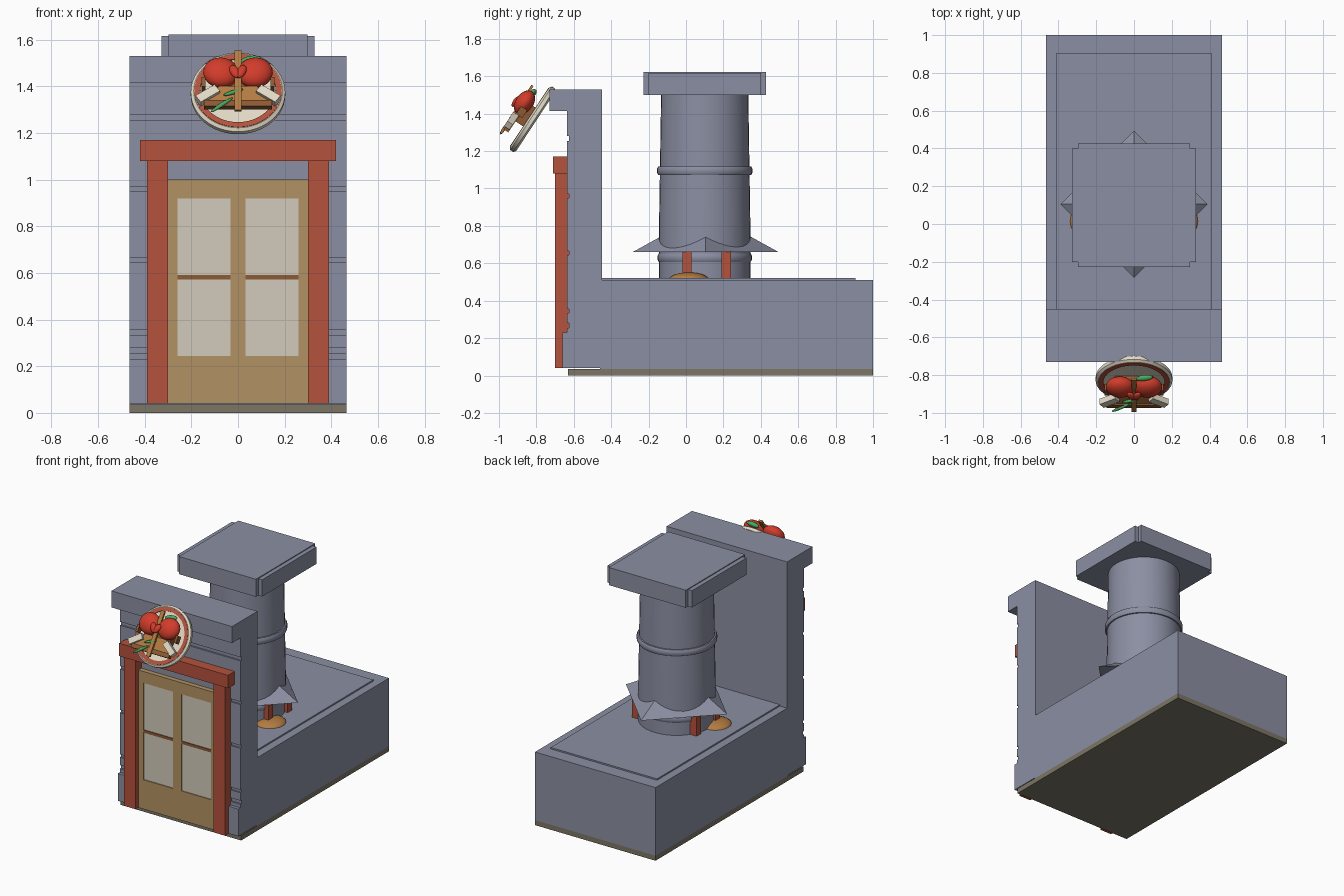
import bpy, bmesh, math
from mathutils import Matrix, Vector

if "Cube" in bpy.data.objects:
    bpy.data.objects.remove(bpy.data.objects["Cube"], do_unlink=True)


def material(name, *rgb):
    m = bpy.data.materials.new(name)
    m.use_nodes = True
    m.diffuse_color = (*rgb, 1)
    m.node_tree.nodes["Principled BSDF"].inputs["Base Color"].default_value = (*rgb, 1)
    return m


STONE = material("blue_grey_stone", .26, .275, .365)
RED = material("painted_red_wood", .46, .085, .047)
TAN = material("tan_door_wood", .45, .29, .125)
GLASS = material("pale_glass", .64, .6, .5)
FLOOR = material("olive_foundation", .2, .18, .13)
BROWN = material("dark_brown_wood", .26, .1, .035)
CREAM = material("cream", .76, .7, .57)
TOMATO = material("tomato_red", .64, .045, .024)
GREEN = material("leaf_green", .07, .4, .12)
CRUST = material("golden_crust", .45, .2, .055)


def finish(name, bm, mat, smooth=False, matrix=None):
    bmesh.ops.recalc_face_normals(bm, faces=bm.faces)
    me = bpy.data.meshes.new(name)
    bm.to_mesh(me)
    bm.free()
    me.materials.append(mat)
    ob = bpy.data.objects.new(name, me)
    bpy.context.collection.objects.link(ob)
    if matrix:
        ob.matrix_world = matrix
    if smooth:
        bpy.ops.object.select_all(action='DESELECT')
        ob.select_set(True)
        bpy.context.view_layer.objects.active = ob
        bpy.ops.object.shade_smooth_by_angle(angle=math.radians(40))
    return ob


def box(name, mat, x, y, z, matrix=None):
    """Box from three (low, high) ranges."""
    bm = bmesh.new()
    bmesh.ops.create_cube(bm, size=1)
    for v in bm.verts:
        v.co = [r[0] if c < 0 else r[1] for c, r in zip(v.co, (x, y, z))]
    return finish(name, bm, mat, matrix=matrix)


def prism(name, mat, points, matrix, depth):
    """Extrude a flat outline along its local z."""
    bm = bmesh.new()
    face = bm.faces.new([bm.verts.new((a, b, 0)) for a, b in points])
    new = bmesh.ops.extrude_face_region(bm, geom=[face])["geom"]
    bmesh.ops.translate(bm, vec=(0, 0, depth),
                        verts=[v for v in new if isinstance(v, bmesh.types.BMVert)])
    return finish(name, bm, mat, matrix=matrix)


def lathe(name, mat, profile, matrix, sides=40):
    """Spin a (radius, height) profile round local z."""
    bm = bmesh.new()
    verts = [bm.verts.new((r, 0, z)) for r, z in profile]
    edges = [bm.edges.new(p) for p in zip(verts, verts[1:])]
    bmesh.ops.spin(bm, geom=verts + edges, cent=(0, 0, 0), axis=(0, 0, 1),
                   angle=2 * math.pi, steps=sides)
    bmesh.ops.remove_doubles(bm, verts=bm.verts, dist=1e-5)
    return finish(name, bm, mat, True, matrix)


def ball(name, mat, center, radii, base=Matrix(), turn=0):
    bm = bmesh.new()
    bmesh.ops.create_uvsphere(bm, u_segments=20, v_segments=12, radius=1)
    m = (base @ Matrix.Translation(center) @ Matrix.Rotation(math.radians(turn), 4, 'Z')
         @ Matrix.Diagonal((*radii, 1)))
    bm.transform(m)
    return finish(name, bm, mat, True)


# Foundation, long body and roof panel
W = .465
box("foundation", FLOOR, (-W, W), (-.63, 1), (0, .035))
box("body", STONE, (-W, W), (-.46, 1), (.035, .51))
box("roof_panel", STONE, (-.41, .41), (-.45, .905), (.51, .52))

# Front wall: side profile with plinth, shallow grooves and cornice
FACE, GROOVE = -.637, -.626
profile = [(-.45, 1.53), (-.45, .04), (-.66, .04), (-.66, .23), (FACE, .23)]
for low, high in ((.255, .28), (.335, .355), (.645, .665), (.95, .97), (1.255, 1.28)):
    profile += [(FACE, low), (GROOVE, low), (GROOVE, high), (FACE, high)]
profile += [(FACE, 1.415), (-.73, 1.415), (-.73, 1.53)]
to_side = Matrix(((0, 0, 1, -W), (1, 0, 0, 0), (0, 1, 0, 0), (0, 0, 0, 1)))
prism("front_wall", STONE, profile, to_side, 2 * W)

# Door frame and double door
box("door_lintel", RED, (-.42, .42), (-.71, -.62), (1.08, 1.17))
for name, s in (("right", -1), ("left", 1)):
    def span(a, b):
        return tuple(sorted((s * a, s * b)))
    box(name + "_door_post", RED, span(.3, .39), (-.7, -.62), (.04, 1.08))
    box(name + "_outer_stile", TAN, span(.26, .3), (-.67, -.62), (.04, 1))
    box(name + "_inner_stile", TAN, span(0, .033), (-.67, -.62), (.04, 1))
    box(name + "_top_rail", TAN, span(.033, .26), (-.67, -.62), (.92, 1))
    box(name + "_bottom_panel", TAN, span(.033, .26), (-.67, -.62), (.04, .245))
    box(name + "_window", GLASS, span(.033, .26), (-.664, -.62), (.245, .92))
    box(name + "_window_bar", BROWN, span(.033, .26), (-.669, -.65), (.573, .592))

# Round chimney with bands, pointed skirt and square cap
axis = Matrix.Translation((0, .1, 0))
lathe("chimney", STONE, [(0, .5), (.245, .5), (.245, .75), (.233, 1.51), (0, 1.51)], axis)
for name, z, h, r in (("upper_band", 1.095, .022, .255), ("lower_band", .63, .022, .252)):
    lathe(name, STONE, [(.23, z - h), (r - .006, z - h), (r, z - h / 2), (r, z + h / 2),
                        (r - .006, z + h), (.23, z + h)], axis)
bm = bmesh.new()
bmesh.ops.create_cone(bm, cap_ends=True, segments=4, radius1=.39, radius2=.2, depth=.105)
# Align the points of the skirt with the main axes
corner = max(bm.verts, key=lambda v: v.co.xy.length).co
bm.transform(Matrix.Rotation(-math.atan2(corner.y, corner.x), 4, 'Z'))
finish("chimney_skirt", bm, STONE, matrix=Matrix.Translation((0, .105, .66 + .0525)))
box("cap_wide", STONE, (-.327, .327), (-.2, .4), (1.5, 1.617))
box("cap_deep", STONE, (-.297, .297), (-.227, .427), (1.5, 1.623))

# Red struts and baked loaves at the foot of the chimney
for s in (-1, 1):
    for y in (.005, .215):
        box("chimney_strut", RED, (s * .225 - .025, s * .225 + .025), (y - .025, y + .025), (.515, .665))
    ball("loaf", CRUST, (s * .24, .015, .515), (.1, .105, .036))

# Tilted round sign: local x across, y up the face, z outward
sign = Matrix.Translation((0, -.82, 1.37)) @ Matrix.Rotation(math.radians(56.6), 4, 'X')
lathe("sign_plate", CREAM, [(0, -.02), (.19, -.02), (.203, -.01), (.203, .01), (.19, .02),
                            (.165, .016), (0, .016)], sign, 48)
lathe("sign_red_ring", RED, [(.162, .012), (.162, .022), (.187, .022), (.187, .012)], sign, 48)


def on_sign(x, y, z, turn=0):
    return sign @ Matrix.Translation((x, y, z)) @ Matrix.Rotation(math.radians(turn), 4, 'Z')


# Serving board with a dark front edge, and an upright wooden skewer
prism("serving_board", CRUST, [(-.145, -.105), (.145, -.105), (.08, -.02), (-.08, -.02)],
      on_sign(0, 0, .07), .02)
box("board_edge", BROWN, (-.145, .145), (-.015, .015), (0, .03), on_sign(0, -.115, .07))
box("skewer", CRUST, (-.014, .014), (-.155, .15), (-.007, .007), on_sign(0, 0, .1))
box("board_back", BROWN, (-.1, .1), (-.06, .06), (0, .05), on_sign(0, 0, .02))

# Tomatoes, heart-shaped half, cheese sticks and greens
for s in (-1, 1):
    ball("tomato", TOMATO, (s * .073, .05, .085), (.077, .072, .048), sign, s * 15)
    ball("tomato_heart", TOMATO, (s * .014, .028, .128), (.02, .034, .014), sign, s * -25)
    box("cheese_stick", CREAM, (-.05, .05), (-.02, .02), (-.018, .018), on_sign(s * .13, -.07, .09, s * -35))
    box("board_handle", BROWN, (-.008, .008), (-.025, .025), (-.02, .02), on_sign(s * .148, 0, .07))
ball("leaf", GREEN, (.055, .122, .075), (.045, .018, .016), sign, 12)
ball("herb_sprig", GREEN, (-.07, -.125, .1), (.06, .009, .009), sign, 38)
ball("small_herb", GREEN, (-.02, -.06, .1), (.045, .009, .009), sign, 20)
